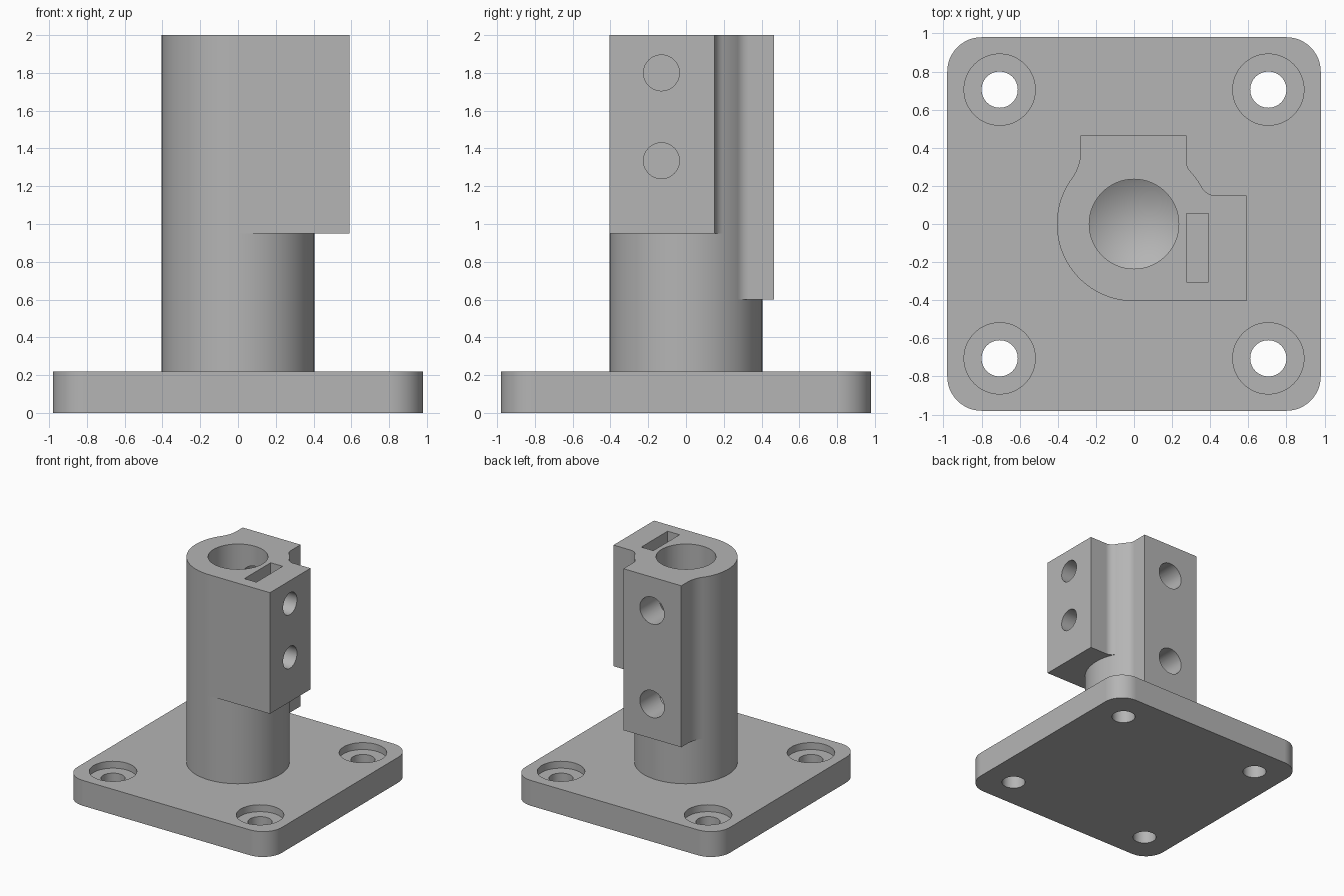
import bpy, bmesh
from math import sin, cos, pi, sqrt, atan2, tan, radians
from mathutils import Matrix, Vector

default = bpy.data.objects.get("Cube")
if default:
    bpy.data.objects.remove(default, do_unlink=True)

grey = bpy.data.materials.new("plain grey")
grey.use_nodes = True
colour = (0.46, 0.46, 0.46, 1)
grey.diffuse_color = colour
grey.node_tree.nodes["Principled BSDF"].inputs["Base Color"].default_value = colour

R = 0.405          # column radius
TOP = 2.0
PLATE = 0.22       # plate thickness


def make_object(name, bm):
    bmesh.ops.recalc_face_normals(bm, faces=bm.faces)
    mesh = bpy.data.meshes.new(name)
    bm.to_mesh(mesh)
    bm.free()
    mesh.materials.append(grey)
    obj = bpy.data.objects.new(name, mesh)
    bpy.context.collection.objects.link(obj)
    return obj


def prism(name, outline, z0, z1):
    bm = bmesh.new()
    face = bm.faces.new([bm.verts.new((x, y, z0)) for x, y in outline])
    ext = bmesh.ops.extrude_face_region(bm, geom=[face])["geom"]
    bmesh.ops.translate(bm, vec=(0, 0, z1 - z0),
                        verts=[v for v in ext if isinstance(v, bmesh.types.BMVert)])
    return make_object(name, bm)


def arc(cx, cy, r, a0, a1, n):
    return [(cx + r * cos(a0 + (a1 - a0) * i / n), cy + r * sin(a0 + (a1 - a0) * i / n))
            for i in range(n + 1)]


def turned(name, profile, place, n=48):
    """Solid of revolution about local z from (radius, height) pairs."""
    bm = bmesh.new()
    rings = []
    for r, h in profile:
        count = n if r else 1
        rings.append([bm.verts.new((r * cos(2 * pi * i / n), r * sin(2 * pi * i / n), h))
                      for i in range(count)])
    for a, b in zip(rings, rings[1:]):
        for i in range(n):
            j = (i + 1) % n
            if len(a) == 1:
                bm.faces.new((a[0], b[i], b[j]))
            elif len(b) == 1:
                bm.faces.new((a[i], a[j], b[0]))
            else:
                bm.faces.new((a[i], a[j], b[j], b[i]))
    for ring in (rings[0], rings[-1]):
        if len(ring) > 1:
            bm.faces.new(ring)
    bm.transform(place)
    return make_object(name, bm)


def combine(target, tool, operation):
    mod = target.modifiers.new(operation.lower(), "BOOLEAN")
    mod.operation, mod.solver, mod.object = operation, "EXACT", tool
    bpy.context.view_layer.objects.active = target
    bpy.ops.object.modifier_apply(modifier=mod.name)
    bpy.data.objects.remove(tool, do_unlink=True)


def finish(obj):
    bpy.ops.object.select_all(action="DESELECT")
    obj.select_set(True)
    bpy.context.view_layer.objects.active = obj
    bpy.ops.object.shade_smooth_by_angle(angle=radians(30))
    mod = obj.modifiers.new("even normals", "WEIGHTED_NORMAL")
    mod.keep_sharp = True


def wall_fillet(wall, r):
    """Concave blend from the wall x = wall (wall > 0) down onto the column."""
    cx = wall + r
    cy = sqrt((R + r) ** 2 - cx ** 2)
    points = arc(cx, cy, r, pi, pi + atan2(cy, cx), 10)
    x, y = points[-1]
    return points + [(x * 0.97, y * 0.97)]


# Base plate with rounded corners
half, corner = 0.98, 0.18
outline = []
for k, (sx, sy) in enumerate([(1, 1), (-1, 1), (-1, -1), (1, -1)]):
    outline += arc(sx * (half - corner), sy * (half - corner), corner,
                   k * pi / 2, (k + 1) * pi / 2, 12)
plate = prism("base_plate", outline, 0, PLATE)

# Counterbored screw holes in the corners
seat = PLATE - 0.06
for sx in (-1, 1):
    for sy in (-1, 1):
        hole = turned("screw_hole", [(0.095, -0.1), (0.095, seat), (0.187, seat), (0.187, 0.4)],
                      Matrix.Translation((sx * 0.705, sy * 0.705, 0)))
        combine(plate, hole, "DIFFERENCE")

# Round column
column = turned("column", [(R, PLATE), (R, TOP)], Matrix.Identity(4), 96)

# Rear clamping block, blended into the column on both sides
right = wall_fillet(0.275, 0.08)
left = [(-x, y) for x, y in wall_fillet(0.28, 0.24)]
rear = [(-0.28, 0.465), (0.275, 0.465)] + right + [(0, 0)] + left[::-1]
combine(column, prism("rear_block", rear, 0.6, TOP), "UNION")

# Side clamping block, flush with the front of the column
r, wall = 0.08, 0.15
cy = wall + r
cx = sqrt((R + r) ** 2 - cy ** 2)
blend = arc(cx, cy, r, -pi / 2, atan2(cy, cx) - pi, 10)
x, y = blend[-1]
side = [(0, 0), (0, -R), (0.59, -R), (0.59, wall)] + blend + [(x * 0.97, y * 0.97)]
combine(column, prism("side_block", side, 0.95, TOP), "UNION")

# Bore with a drill-point bottom
bore, floor = 0.235, 0.72
tip = floor - bore / tan(radians(59))
combine(column, turned("bore", [(0, tip), (bore, floor), (bore, TOP + 0.2)],
                       Matrix.Identity(4), 64), "DIFFERENCE")

# Nut slot in the top of the side block
slot = [(0.275, -0.305), (0.39, -0.305), (0.39, 0.055), (0.275, 0.055)]
combine(column, prism("nut_slot", slot, 1.15, TOP + 0.2), "DIFFERENCE")

# Screw holes through the side block into the slot
for z in (1.8, 1.335):
    place = Matrix.Translation((0.33, -0.13, z)) @ Matrix.Rotation(pi / 2, 4, "Y")
    combine(column, turned("side_hole", [(0.095, 0), (0.095, 0.5)], place), "DIFFERENCE")

# Screw holes through the rear block into the bore
for z in (1.71, 0.9):
    place = Matrix.Translation((0, 0.1, z)) @ Matrix.Rotation(-pi / 2, 4, "X")
    combine(column, turned("rear_hole", [(0.117, 0), (0.117, 0.6)], place), "DIFFERENCE")

finish(plate)
finish(column)
